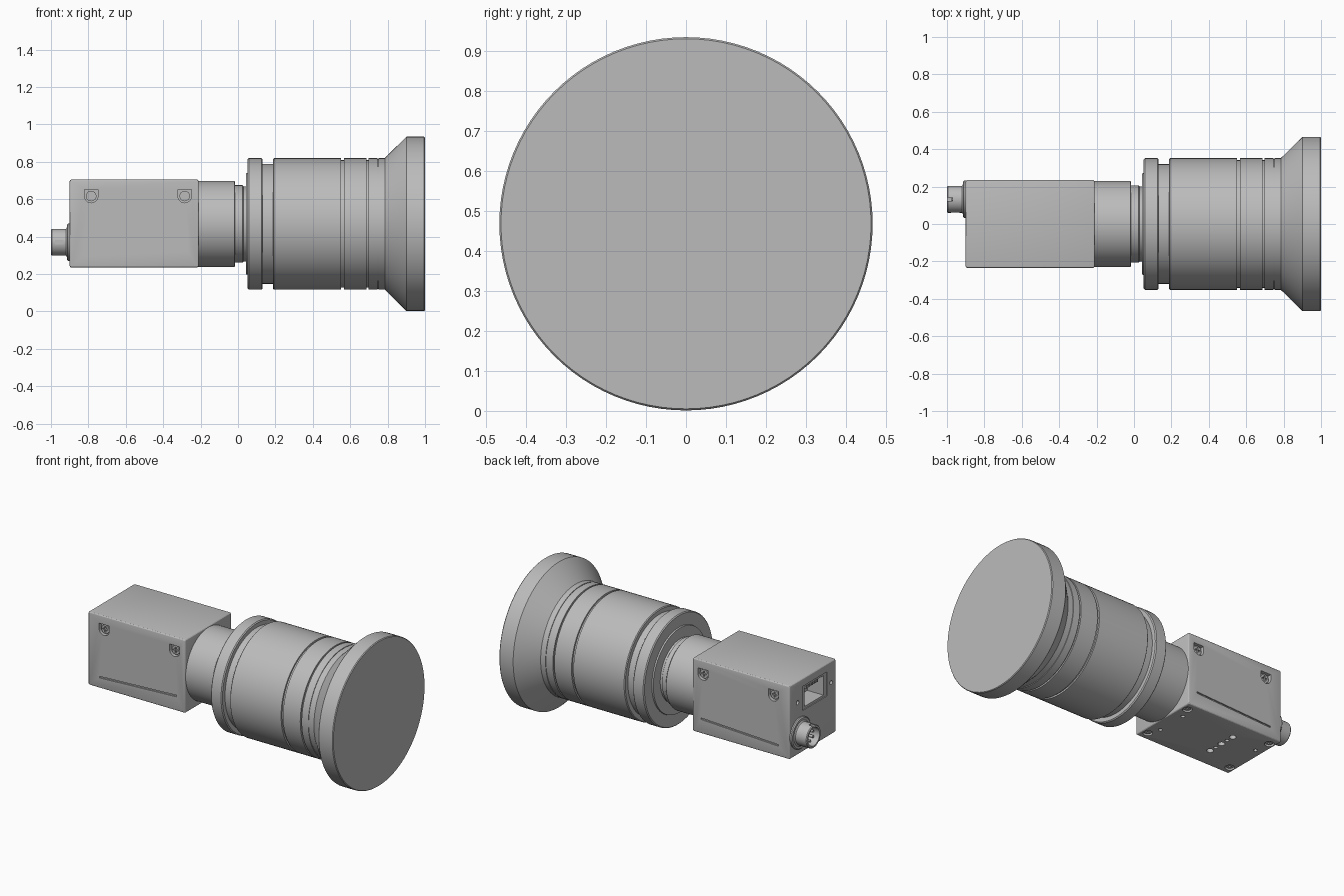
import bpy, bmesh, math
from mathutils import Matrix, Vector

cube = bpy.data.objects.get("Cube")
if cube:
    bpy.data.objects.remove(cube, do_unlink=True)

grey = bpy.data.materials.new("plain grey")
grey.use_nodes = True
colour = (0.5, 0.5, 0.5, 1)
grey.diffuse_color = colour
grey.node_tree.nodes["Principled BSDF"].inputs["Base Color"].default_value = colour

AXIS_Z = 0.468
X0, X1, HALF = -0.9, -0.21, 0.235     # camera body extents


def finish(name, bm, smooth=True):
    bmesh.ops.recalc_face_normals(bm, faces=bm.faces)
    mesh = bpy.data.meshes.new(name)
    bm.to_mesh(mesh)
    bm.free()
    mesh.materials.append(grey)
    ob = bpy.data.objects.new(name, mesh)
    bpy.context.collection.objects.link(ob)
    if smooth:
        shade(ob)
    return ob


def shade(ob):
    bpy.ops.object.select_all(action='DESELECT')
    ob.select_set(True)
    bpy.context.view_layer.objects.active = ob
    bpy.ops.object.shade_smooth_by_angle(angle=math.radians(25))


def lathe(name, profile, y=0.0, z=AXIS_Z, steps=96):
    """Spin (x, radius) points about a line parallel to x."""
    bm = bmesh.new()
    verts = [bm.verts.new((x, y + r, z)) for x, r in profile]
    edges = [bm.edges.new(pair) for pair in zip(verts, verts[1:])]
    bmesh.ops.spin(bm, geom=verts + edges, cent=(0, y, z), axis=(1, 0, 0),
                   angle=math.tau, steps=steps, use_merge=True)
    bmesh.ops.remove_doubles(bm, verts=bm.verts, dist=1e-5)
    return finish(name, bm)


def rod(bm, centre, axis, radius, length, sides=24):
    turn = Vector((0, 0, 1)).rotation_difference(Vector(axis)).to_matrix().to_4x4()
    bmesh.ops.create_cone(bm, cap_ends=True, segments=sides, radius1=radius,
                          radius2=radius, depth=length,
                          matrix=Matrix.Translation(centre) @ turn)


def block(bm, centre, size, tilt=0.0):
    bmesh.ops.create_cube(bm, size=1, matrix=Matrix.Translation(centre)
                          @ Matrix.Rotation(tilt, 4, 'Y') @ Matrix.Diagonal((*size, 1)))


def cut(ob, bm):
    """Subtract the cutter mesh and keep the result as plain geometry."""
    cutter = finish("cutter", bm, False)
    cutter.hide_render = True
    mod = ob.modifiers.new("cut", 'BOOLEAN')
    mod.operation, mod.solver, mod.object = 'DIFFERENCE', 'EXACT', cutter
    mod.use_self = True
    deps = bpy.context.evaluated_depsgraph_get()
    mesh = bpy.data.meshes.new_from_object(ob.evaluated_get(deps))
    ob.modifiers.clear()
    ob.data = mesh
    bpy.data.objects.remove(cutter, do_unlink=True)


# Camera body with softened edges
bm = bmesh.new()
block(bm, ((X0 + X1) / 2, 0, AXIS_Z + 0.002), (X1 - X0, 2 * HALF, 2 * HALF))
bmesh.ops.bevel(bm, geom=bm.edges[:], offset=0.01, segments=3, affect='EDGES', profile=0.5)
body = finish("camera_body", bm, False)

# Pockets, grooves, socket and underside holes
side_screws = [(x, s) for x in (-0.785, -0.285) for s in (-1, 1)]
corner_screws = [(x, y) for x in (-0.25, -0.86) for y in (-0.175, 0.175)]
threaded = [(-0.65, y) for y in (-0.1, 0, 0.1)]
pin_holes = [(-0.28, -0.1), (-0.28, 0.1), (-0.65, -0.05), (-0.65, 0.05), (-0.845, 0.07)]
FLOOR = AXIS_Z + 0.002 - HALF
bm = bmesh.new()
for x, s in side_screws:
    arc = [(0.036 * math.cos(a), 0.036 * math.sin(a))
           for a in (math.pi + math.pi * i / 16 for i in range(17))]
    outline = arc + [(0.036, 0.034), (-0.036, 0.034)]
    face = bm.faces.new([bm.verts.new((x + u, s * 0.21, 0.617 + w)) for u, w in outline])
    out = bmesh.ops.extrude_face_region(bm, geom=[face])
    bmesh.ops.translate(bm, vec=(0, s * 0.06, 0),
                        verts=[v for v in out["geom"] if isinstance(v, bmesh.types.BMVert)])
for s in (-1, 1):
    block(bm, (-0.545, s * HALF, 0.318), (0.55, 0.016, 0.01), -0.045)
block(bm, (X0, -0.02, 0.577), (0.24, 0.19, 0.125))
block(bm, (X0, -0.02, 0.577), (0.012, 0.25, 0.155))
for y in (0.155, -0.185):
    rod(bm, (X0, y, 0.57), (1, 0, 0), 0.013, 0.05)
for x, y in corner_screws:
    rod(bm, (x, y, FLOOR), (0, 0, 1), 0.028, 0.04)
for x, y in threaded:
    rod(bm, (x, y, FLOOR), (0, 0, 1), 0.02, 0.08)
for x, y in pin_holes:
    rod(bm, (x, y, FLOOR), (0, 0, 1), 0.012, 0.05)
cut(body, bm)
shade(body)


def screw(name, centre, axis, radius):
    """Round head with a cross recess."""
    bm = bmesh.new()
    rod(bm, centre, axis, radius, 0.03)
    head = finish(name, bm, False)
    axis = Vector(axis)
    top = Vector(centre) + axis * 0.015
    bm = bmesh.new()
    across = Vector((1, 0, 0))
    for d in (across, axis.cross(across)):
        size = [abs(d[i]) * radius * 1.3 + abs(axis[i]) * 0.014 for i in range(3)]
        block(bm, top, [v or radius * 0.3 for v in size])
    cut(head, bm)
    shade(head)


for x, s in side_screws:
    screw("side_screw", (x, s * 0.209, 0.617), (0, s, 0), 0.028)
for x, y in corner_screws:
    screw("base_screw", (x, y, FLOOR + 0.022), (0, 0, -1), 0.022)

# Contacts in the network socket
bm = bmesh.new()
for i in range(8):
    block(bm, (-0.84, -0.076 + i * 0.016, 0.625), (0.08, 0.006, 0.03))
finish("socket_contacts", bm, False)

# Round power connector with pins and key slots
PY, PZ = 0.132, 0.37
connector = lathe("power_connector", [
    (-0.88, 0), (-0.88, 0.1), (-0.908, 0.1), (-0.914, 0.094), (-0.914, 0.08),
    (-0.92, 0.072), (-0.995, 0.072), (-1, 0.068), (-1, 0.057), (-0.93, 0.057),
    (-0.93, 0)], PY, PZ, 48)
bm = bmesh.new()
block(bm, (-0.955, PY - 0.07, PZ), (0.045, 0.012, 0.022))
block(bm, (-1, PY, PZ + 0.06), (0.06, 0.02, 0.03))
cut(connector, bm)
shade(connector)
bm = bmesh.new()
for i in range(6):
    a = math.tau * (i + 0.5) / 6
    rod(bm, (-0.95, PY + 0.034 * math.cos(a), PZ + 0.034 * math.sin(a)), (1, 0, 0), 0.008, 0.05, 12)
finish("connector_pins", bm)

# Lens mount between body and lens
lathe("lens_mount", [(-0.22, 0), (-0.22, 0.23), (-0.02, 0.23), (-0.015, 0.225),
                     (-0.015, 0.207), (0.025, 0.207), (0.03, 0.2), (0.06, 0.2), (0.06, 0)])

# Lens barrel with grip rings, grooves and flared front
R, G = 0.352, 0.341
lathe("lens_barrel", [
    (0.043, 0), (0.043, 0.27), (0.052, 0.272), (0.052, R - 0.006), (0.058, R), (0.126, R),
    (0.132, R - 0.006), (0.132, 0.32), (0.188, 0.32), (0.188, R - 0.005), (0.193, R),
    (0.552, R), (0.552, G), (0.566, G), (0.566, R), (0.688, R), (0.688, G), (0.698, G),
    (0.698, R), (0.745, R), (0.745, R - 0.004), (0.75, R - 0.004), (0.75, R), (0.785, R),
    (0.9, 0.466), (0.995, 0.466), (1, 0.462), (1, 0)])
